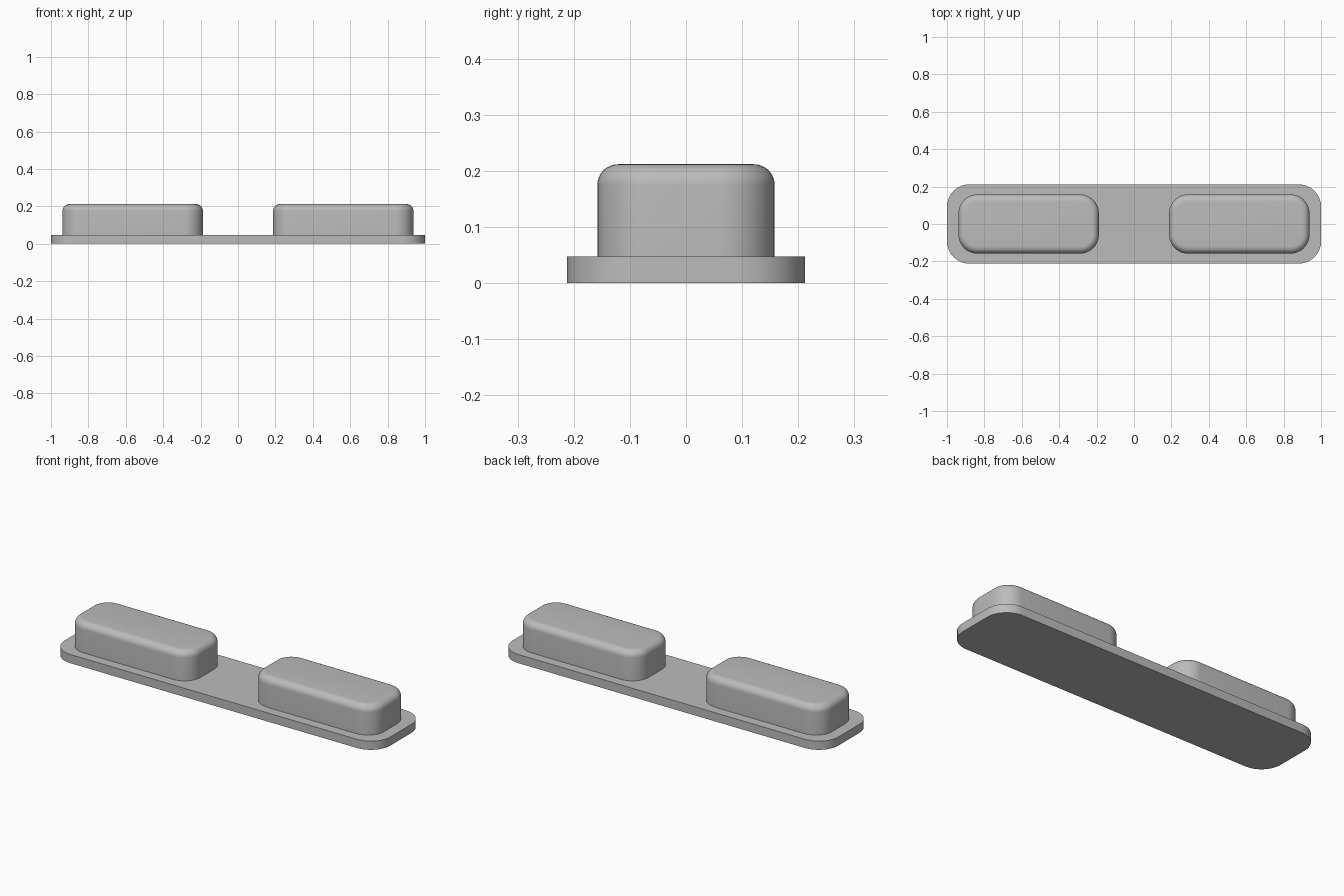
import bpy
import bmesh
from math import radians, sin, cos

cube = bpy.data.objects.get("Cube")
if cube:
    bpy.data.objects.remove(cube, do_unlink=True)

grey = bpy.data.materials.new("plain grey")
grey.use_nodes = True
colour = (0.5, 0.5, 0.5, 1)
grey.diffuse_color = colour
grey.node_tree.nodes["Principled BSDF"].inputs["Base Color"].default_value = colour


def rounded_outline(half_x, half_y, radius, steps=10):
    """Counter-clockwise rounded rectangle."""
    points = []
    for i, (sx, sy) in enumerate([(1, 1), (-1, 1), (-1, -1), (1, -1)]):
        for k in range(steps + 1):
            a = radians(90 * (i + k / steps))
            points.append((sx * (half_x - radius) + radius * cos(a),
                           sy * (half_y - radius) + radius * sin(a)))
    return points


def rounded_block(name, x, half_x, half_y, radius, bottom, top, fillet=0, steps=8):
    """Stack of rounded outlines, with an optional rounded top edge."""
    rings = [(0, bottom)]
    if fillet:
        for k in range(steps + 1):
            a = radians(90 * k / steps)
            rings.append((fillet * (1 - cos(a)), top - fillet * (1 - sin(a))))
    else:
        rings.append((0, top))
    bm = bmesh.new()
    loops = [[bm.verts.new((px, py, z)) for px, py in
              rounded_outline(half_x - inset, half_y - inset, radius - inset)]
             for inset, z in rings]
    for low, high in zip(loops, loops[1:]):
        for i in range(len(low)):
            j = (i + 1) % len(low)
            bm.faces.new((low[i], low[j], high[j], high[i]))
    bm.faces.new(loops[0][::-1])
    bm.faces.new(loops[-1])
    mesh = bpy.data.meshes.new(name)
    bm.to_mesh(mesh)
    bm.free()
    mesh.materials.append(grey)
    obj = bpy.data.objects.new(name, mesh)
    obj.location.x = x
    bpy.context.collection.objects.link(obj)
    bpy.ops.object.select_all(action="DESELECT")
    obj.select_set(True)
    bpy.context.view_layer.objects.active = obj
    bpy.ops.object.shade_smooth_by_angle(angle=radians(30))
    return obj


# Flat base plate
PLATE_TOP = 0.048
rounded_block("base_plate", 0, 1, 0.212, 0.12, 0, PLATE_TOP)

# Two raised buttons with soft top edges
for side, x in (("left", 0.563), ("right", -0.563)):
    rounded_block(side + "_button", x, 0.375, 0.158, 0.1, PLATE_TOP, 0.212, fillet=0.037)
